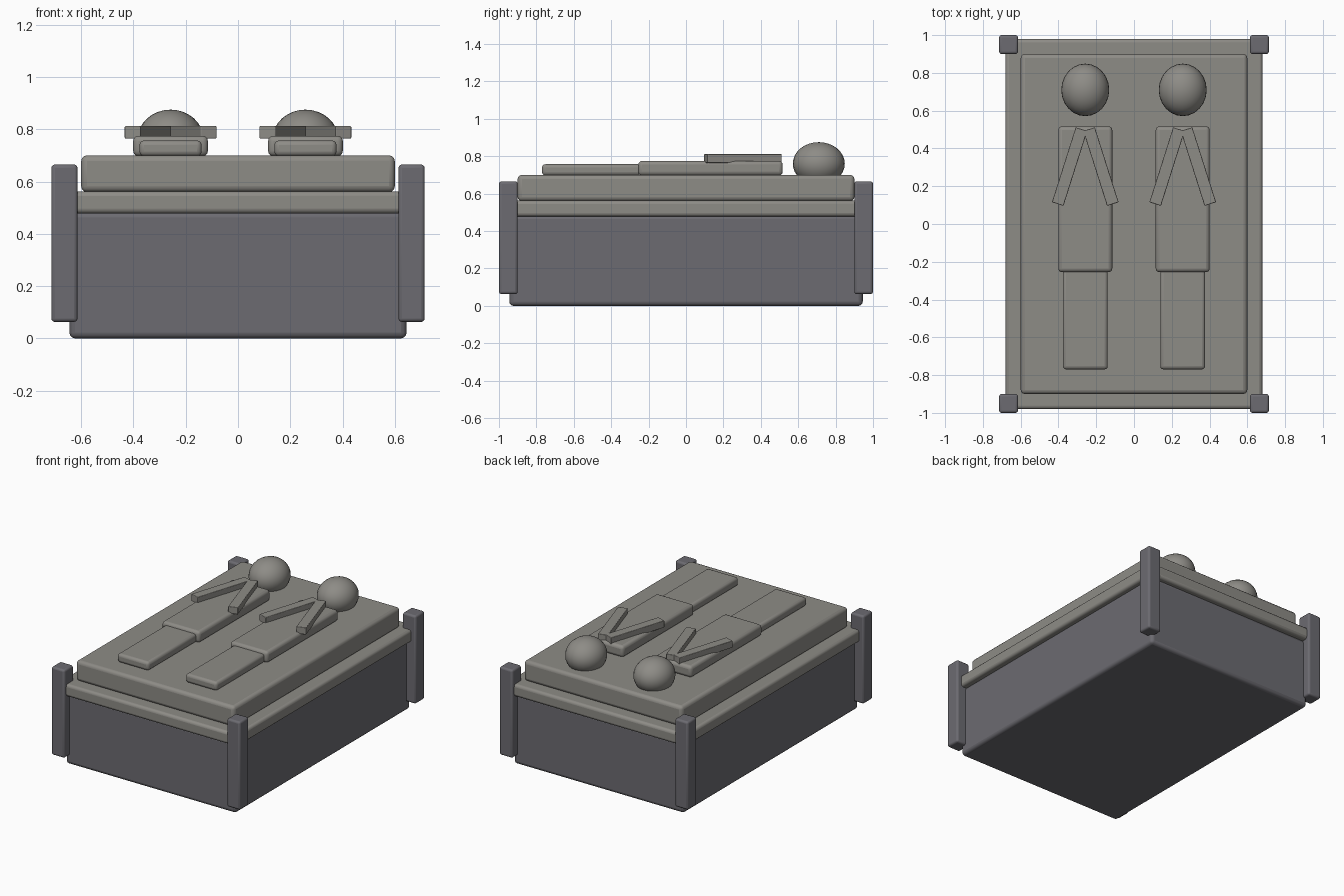
import bpy
from math import radians

if "Cube" in bpy.data.objects:
    bpy.data.objects.remove(bpy.data.objects["Cube"])


def material(name, rgb):
    m = bpy.data.materials.new(name)
    m.diffuse_color = (*rgb, 1)
    m.use_nodes = True
    m.node_tree.nodes["Principled BSDF"].inputs["Base Color"].default_value = m.diffuse_color
    return m


dark_stone = material("dark_stone", (0.15, 0.147, 0.165))
pale_stone = material("pale_stone", (0.27, 0.262, 0.24))


def finish(ob, name, mat):
    ob.name = name
    ob.data.materials.append(mat)
    bpy.ops.object.shade_smooth_by_angle(angle=radians(35))
    return ob


def box(name, lo, hi, mat, bevel, turn=0):
    """Bevelled box between two corners, optionally turned about z."""
    bpy.ops.mesh.primitive_cube_add(
        size=1, location=[(a + b) / 2 for a, b in zip(lo, hi)],
        rotation=(0, 0, turn))
    ob = bpy.context.object
    ob.scale = [b - a for a, b in zip(lo, hi)]
    bpy.ops.object.transform_apply(location=False, rotation=False, scale=True)
    finish(ob, name, mat)
    mod = ob.modifiers.new("rounded_edges", 'BEVEL')
    mod.width = bevel
    mod.segments = 3
    return ob


# Tomb chest, ledge and raised bed
box("chest", (-0.645, -0.945, 0), (0.645, 0.945, 0.485), dark_stone, 0.022)
box("ledge_slab", (-0.68, -0.98, 0.478), (0.68, 0.98, 0.562), pale_stone, 0.018)
box("top_bed", (-0.60, -0.90, 0.56), (0.60, 0.90, 0.70), pale_stone, 0.022)

# Corner posts
for sx in (-1, 1):
    for sy in (-1, 1):
        x, y = 0.664 * sx, 0.95 * sy
        box("corner_post", (x - 0.05, y - 0.05, 0.063),
            (x + 0.05, y + 0.05, 0.665), dark_stone, 0.013)

# Two reclining figures
for cx in (-0.258, 0.258):
    box("figure_torso", (cx - 0.143, -0.255, 0.697), (cx + 0.143, 0.517, 0.775),
        pale_stone, 0.02)
    box("figure_legs", (cx - 0.119, -0.77, 0.697), (cx + 0.119, -0.24, 0.757),
        pale_stone, 0.018)
    bpy.ops.mesh.primitive_uv_sphere_add(segments=24, ring_count=16, radius=1,
                                         location=(cx, 0.71, 0.76))
    head = bpy.context.object
    head.scale = (0.127, 0.139, 0.115)
    bpy.ops.object.transform_apply(location=False, rotation=False, scale=True)
    finish(head, "figure_head", pale_stone)
    # Arms meeting at the chest in prayer
    for s in (-1, 1):
        ax, ay = cx + 0.083 * s, 0.304
        box("figure_arm", (ax - 0.032, ay - 0.208, 0.764),
            (ax + 0.032, ay + 0.208, 0.812), pale_stone, 0.004,
            turn=radians(17.6) * s)
